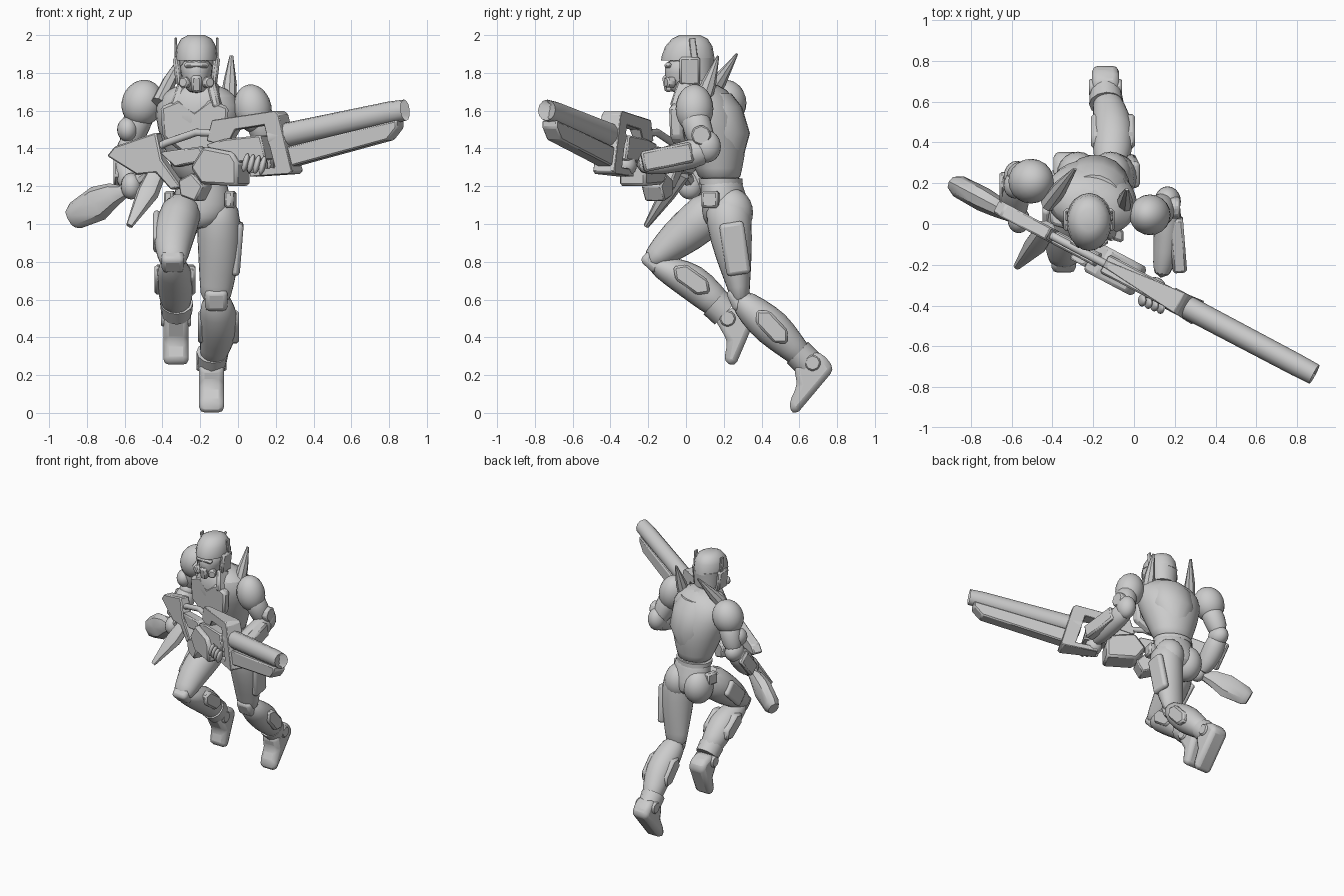
import bpy, math
from mathutils import Vector, Euler

start_cube = bpy.data.objects.get("Cube")
if start_cube:
    bpy.data.objects.remove(start_cube, do_unlink=True)

GREY = (0.6, 0.6, 0.6, 1)
grey = bpy.data.materials.new("plain grey")
grey.use_nodes = True
grey.diffuse_color = GREY
grey.node_tree.nodes["Principled BSDF"].inputs["Base Color"].default_value = GREY


def finish(obj, name, angle=40, bevel=0, subdivide=0):
    """Name, colour, soften and shade one part."""
    obj.name = obj.data.name = name
    obj.data.materials.append(grey)
    if bevel:
        modifier = obj.modifiers.new("edge bevel", "BEVEL")
        modifier.width, modifier.segments = bevel, 2 if bevel > .015 else 1
    if subdivide:
        obj.modifiers.new("round", "SUBSURF").levels = subdivide
        obj.modifiers["round"].render_levels = subdivide
    bpy.ops.object.select_all(action="DESELECT")
    obj.select_set(True)
    bpy.context.view_layer.objects.active = obj
    bpy.ops.object.shade_smooth_by_angle(angle=math.radians(angle))
    return obj


def from_faces(name, verts, faces, **options):
    mesh = bpy.data.meshes.new(name)
    mesh.from_pydata(verts, [], faces)
    obj = bpy.data.objects.new(name, mesh)
    bpy.context.collection.objects.link(obj)
    return finish(obj, name, **options)


def loft(name, rows, side=(1, 0, 0), along=None, sides=12, subdivide=1):
    """Skin elliptical rings; each row is x, y, z, radius on the side axis, other radius."""
    centres = [Vector(row[:3]) for row in rows]
    verts, faces = [], []
    for i, row in enumerate(rows):
        ahead, behind = centres[min(i + 1, len(rows) - 1)], centres[max(i - 1, 0)]
        tangent = Vector(along) if along else (ahead - behind).normalized()
        a = Vector(side)
        a = (a - tangent * a.dot(tangent)).normalized()
        b = tangent.cross(a)
        for k in range(sides):
            t = math.tau * k / sides
            verts.append(centres[i] + a * row[3] * math.cos(t) + b * row[4] * math.sin(t))
    for i in range(len(rows) - 1):
        for k in range(sides):
            p, q = i * sides + k, i * sides + (k + 1) % sides
            faces.append((p, q, q + sides, p + sides))
    faces.append(tuple(reversed(range(sides))))
    faces.append(tuple(range(len(verts) - sides, len(verts))))
    return from_faces(name, verts, faces, subdivide=subdivide)


def prism(name, points, place, half, bevel=0.008):
    """Extrude a flat outline both ways; place(u, v, t) maps it into the model."""
    n = len(points)
    verts = [place(u, v, t) for t in (-half, half) for u, v in points]
    faces = [tuple(reversed(range(n))), tuple(range(n, 2 * n))]
    faces += [(k, (k + 1) % n, (k + 1) % n + n, k + n) for k in range(n)]
    return from_faces(name, verts, faces, angle=30, bevel=bevel)


def ball(name, loc, radii, turn=(0, 0, 0)):
    bpy.ops.mesh.primitive_uv_sphere_add(segments=20, ring_count=12, location=loc, rotation=turn)
    bpy.context.object.scale = radii
    return finish(bpy.context.object, name)


def block(name, loc, size, turn=(0, 0, 0), bevel=0.012):
    bpy.ops.mesh.primitive_cube_add(size=1, location=loc, rotation=turn)
    obj = bpy.context.object
    obj.scale = size
    bpy.ops.object.transform_apply(location=False, rotation=False)
    return finish(obj, name, angle=30, bevel=bevel)


def disc(name, loc, radius, depth, turn=(0, math.pi / 2, 0), sides=8):
    bpy.ops.mesh.primitive_cylinder_add(vertices=sides, radius=radius, depth=depth, location=loc, rotation=turn)
    return finish(bpy.context.object, name, angle=30, bevel=0.008)


YAW = -0.25
turned = Euler((0, 0, YAW)).to_matrix() @ Vector((1, 0, 0))
UP = (0, 0, 1)

# Torso and pelvis, turned a little toward the right
loft("hips", [(-.2, .2, .97, .07, .08), (-.2, .215, 1.03, .15, .13), (-.19, .21, 1.1, .165, .13),
              (-.19, .19, 1.2, .14, .11), (-.2, .18, 1.27, .13, .11)], turned, UP, 16)
loft("chest", [(-.2, .18, 1.22, .13, .11), (-.2, .175, 1.28, .145, .12), (-.21, .15, 1.43, .2, .18),
               (-.21, .12, 1.58, .245, .185), (-.21, .1, 1.68, .22, .15), (-.21, .08, 1.75, .1, .09)],
     turned, UP, 16)
loft("back_plate", [(-.19, .21, 1.34, .1, .09), (-.18, .2, 1.48, .16, .138), (-.185, .17, 1.62, .16, .125),
                    (-.19, .14, 1.69, .12, .1)], turned, UP, 16, 0)
loft("belt", [(-.2, .185, 1.21, .141, .114), (-.2, .183, 1.24, .141, .114)], turned, UP, 20, 0)
loft("neck", [(-.215, .07, 1.66, .065, .07), (-.22, .04, 1.8, .065, .07)])
prism("chest_plate", [(-.18, 1.62), (-.08, 1.66), (0, 1.6), (.08, 1.66), (.18, 1.62), (.17, 1.46),
                      (.07, 1.38), (-.07, 1.38), (-.17, 1.46)],
      lambda u, v, t: Vector((-.23 + u, -.025 - u * .25 + abs(v - 1.55) * .15 + t, v)), .035, .015)
for s, tag in ((-1, "right"), (1, "left")):
    block(tag + "_collar", (-.215 + s * .095, .01 - s * .03, 1.68), (.045, .09, .15), (-.25, s * -.3, YAW))
    block(tag + "_hip_pouch", (-.2 + s * .16, .17 - s * .04, 1.13), (.05, .09, .09), (0, 0, YAW))
    ball(tag + "_buttock", (-.195 + s * .08, .24, 1.06), (.105, .115, .13))

# Blades standing on the shoulders
for tag, base, tip in (("left", (-.05, .08, 1.62), (-.035, .17, 1.89)), ("right", (-.42, .1, 1.64), (-.29, .27, 1.9))):
    mid = Vector(base).lerp(Vector(tip), .45)
    loft(tag + "_shoulder_blade", [(*base, .04, .045), (*mid, .037, .04), (*tip, .01, .006)], sides=8, subdivide=0)

# Head and helmet
loft("face", [(-.22, -.02, 1.69, .04, .06), (-.22, -.01, 1.74, .07, .1), (-.22, 0, 1.8, .085, .115),
              (-.22, 0, 1.88, .09, .12)], along=UP, sides=16)
loft("helmet", [(-.22, .01, 1.865, .11, .142), (-.22, .01, 1.885, .11, .14), (-.22, .015, 1.94, .104, .125),
                (-.22, .02, 1.98, .082, .095), (-.22, .02, 2, .045, .055)], along=UP, sides=20, subdivide=0)
loft("helmet_back", [(-.22, .06, 1.76, .09, .08), (-.22, .05, 1.88, .105, .1)], along=UP, sides=16, subdivide=0)
block("visor", (-.22, -.095, 1.84), (.13, .04, .03))
block("mouth_guard", (-.22, -.09, 1.745), (.055, .06, .09), (.2, 0, 0))
for s, tag in ((-1, "right"), (1, "left")):
    block(tag + "_cheek_guard", (-.22 + s * .1, .02, 1.81), (.035, .11, .15), (0, s * .12, 0))
    block(tag + "_antenna", (-.22 + s * .11, .04, 1.92), (.014, .035, .13), (.12, 0, 0), .004)
    disc(tag + "_breather", (-.22 + s * .06, -.085, 1.75), .03, .05, (math.pi / 2, 0, s * .5), 12)

# Left arm, reaching forward to the grip
ball("left_shoulder", (.078, .045, 1.61), (.1, .1, .13), (0, -.2, 0))
loft("left_upper_arm", [(.09, .04, 1.6, .085, .085), (.13, .06, 1.5, .075, .08), (.16, .11, 1.38, .06, .07)])
ball("left_elbow", (.165, .11, 1.41), (.065, .075, .085))
disc("left_elbow_pad", (.2, .08, 1.47), .055, .05)
loft("left_forearm", [(.165, .13, 1.4, .06, .07), (.165, .03, 1.37, .075, .085), (.16, -.13, 1.33, .065, .075),
                      (.13, -.27, 1.31, .045, .05)])
block("left_forearm_plate", (.215, -.1, 1.355), (.07, .27, .11), (.2, 0, .08))
ball("left_palm", (.1, -.32, 1.31), (.06, .06, .06))
for i in range(4):
    ball("left_finger_%d" % (i + 1), (.04 + i * .03, -.375 - i * .012, 1.325 - i * .005), (.017, .03, .05), (0, .25, 0))

# Right arm, pulled back to the rear grip
ball("right_shoulder", (-.505, .21, 1.64), (.11, .11, .125), (0, .35, 0))
loft("right_upper_arm", [(-.5, .21, 1.62, .085, .085), (-.545, .23, 1.52, .08, .08), (-.58, .24, 1.4, .065, .07)])
ball("right_elbow", (-.575, .23, 1.4), (.065, .08, .07))
ball("right_elbow_pad", (-.585, .19, 1.5), (.055, .065, .065))
loft("right_forearm", [(-.575, .25, 1.42, .06, .06), (-.585, .18, 1.34, .08, .085), (-.585, .11, 1.26, .075, .08),
                       (-.57, .04, 1.18, .045, .05)])
block("right_forearm_plate", (-.64, .16, 1.3), (.04, .1, .2), (-.7, 0, 0))
ball("right_hand", (-.565, .02, 1.2), (.055, .065, .07))

# Left leg, pushing off behind
loft("left_thigh", [(-.11, .22, 1.14, .1, .12), (-.1, .225, 1.02, .125, .13), (-.1, .255, .82, .115, .1),
                    (-.115, .28, .66, .09, .06), (-.12, .29, .58, .08, .05)])
loft("left_calf", [(-.12, .27, .62, .075, .06), (-.105, .35, .54, .1, .09), (-.1, .46, .45, .11, .11),
                   (-.12, .56, .35, .085, .08), (-.14, .64, .27, .065, .065)])
block("left_thigh_plate", (-.005, .26, .87), (.05, .13, .28), (.15, .08, 0), .02)
block("left_knee_pad", (-.115, .265, .6), (.12, .07, .12), (.4, 0, 0), .025)
loft("left_ankle_cuff", [(-.135, .59, .32, .085, .08), (-.14, .65, .26, .078, .08)], subdivide=0)

# Right leg, knee lifted in front
loft("right_thigh", [(-.28, .18, 1.12, .11, .12), (-.325, .06, 1.0, .12, .125), (-.345, -.06, .91, .11, .105),
                     (-.345, -.15, .83, .085, .075), (-.345, -.2, .79, .07, .05)])
loft("right_calf", [(-.345, -.19, .8, .07, .05), (-.34, -.08, .75, .09, .08), (-.33, .03, .7, .11, .105),
                    (-.33, .13, .61, .09, .09), (-.325, .21, .54, .07, .075)])
block("right_knee_pad", (-.345, -.18, .8), (.12, .08, .11), (.8, 0, 0), .025)
block("right_thigh_plate", (-.43, .02, .96), (.04, .22, .12), (.75, 0, 0), .018)
loft("right_ankle_cuff", [(-.325, .15, .585, .088, .085), (-.325, .21, .53, .082, .085)], subdivide=0)


def calf_plate(tag, x, y, z, tilt):
    """Long hexagon through the calf, showing as a flat plate on either side."""
    hexagon = []
    for u, v in ((-.12, 0), (-.07, .05), (.07, .05), (.12, 0), (.07, -.05), (-.07, -.05)):
        hexagon.append((y + u * math.cos(tilt) - v * math.sin(tilt), z + u * math.sin(tilt) + v * math.cos(tilt)))
    prism(tag + "_calf_plates", hexagon, lambda u, v, t: Vector((x + t, u, v)), .108, .012)


calf_plate("left", -.103, .455, .455, -.82)
calf_plate("right", -.333, .03, .705, -.62)

# Boots: outlines seen from the side
for tag, x, outline, ankle in (
        ("left", -.14, [(.57, .24), (.68, .33), (.74, .3), (.785, .23), (.6, .01), (.56, -.01), (.545, .05), (.59, .15)],
         (.67, .265)),
        ("right", -.328, [(.15, .5), (.24, .56), (.33, .53), (.36, .48), (.26, .245), (.2, .27), (.22, .38)],
         (.22, .5))):
    prism(tag + "_boot", outline, lambda u, v, t, x=x: Vector((x + t, u, v)), .067, .03)
    disc(tag + "_ankle_guard", (x, *ankle), .045, .16)


# Long gun, held diagonally in one upright plane
def gun(u, v, t):
    return Vector((u + .467 * t, -.27 - .528 * u + .884 * t, v))


def gun_tube(name, rows, sides=12):
    """Each row is x, height, upright radius, thickness radius."""
    return loft(name, [(*gun(u, v, 0), up, across) for u, v, up, across in rows], UP, None, sides, 0)


gun_tube("barrel", [(.18, 1.455, .065, .058), (.8, 1.588, .06, .055), (.885, 1.603, .056, .052), (.84, 1.593, .042, .036)])
prism("barrel_rail", [(.2, 1.39), (.86, 1.55), (.86, 1.51), (.81, 1.445), (.28, 1.3), (.24, 1.3)], gun, .045)
prism("hand_guard", [(-.16, 1.44), (-.13, 1.55), (.22, 1.6), (.24, 1.58), (.315, 1.28), (.3, 1.265), (.08, 1.25),
                     (.08, 1.29), (.22, 1.3), (.16, 1.525), (.0, 1.5), (-.05, 1.41)],
      lambda u, v, t: gun(u, v, t * (.55 + 1.7 * u)), .06, .004)
prism("receiver", [(-.15, 1.41), (.0, 1.38), (.03, 1.33), (.03, 1.2), (-.16, 1.21), (-.22, 1.3)], gun, .08, .015)
prism("grip_sleeve", [(-.15, 1.42), (-.05, 1.45), (.14, 1.47), (.17, 1.34), (-.04, 1.32)], gun, .05)
prism("magazine", [(-.29, 1.23), (-.22, 1.27), (-.16, 1.2), (-.2, 1.12), (-.28, 1.15)], gun, .06)
prism("middle_strut", [(-.4, 1.38), (-.19, 1.41), (-.15, 1.34), (-.32, 1.3)], gun, .035)
prism("rear_body", [(-.68, 1.36), (-.64, 1.41), (-.42, 1.485), (-.39, 1.34), (-.29, 1.2), (-.34, 1.18),
                    (-.42, 1.27), (-.52, 1.26)], gun, .035)
gun_tube("top_pipe", [(u, v, .02, .02) for u, v in ((-.42, 1.41), (-.38, 1.43), (-.22, 1.485), (-.1, 1.48))])
gun_tube("stock", [(-.48, 1.27, .03, .03), (-.61, 1.17, .04, .04), (-.66, 1.155, .065, .05), (-.74, 1.11, .095, .06),
                   (-.86, 1.045, .075, .055), (-.885, 1.03, .055, .04)], 8)
loft("rear_spike", [(-.43, -.02, 1.27, .05, .045), (-.48, -.1, 1.16, .06, .045), (-.575, -.21, .99, .018, .015)],
     sides=8, subdivide=0)
